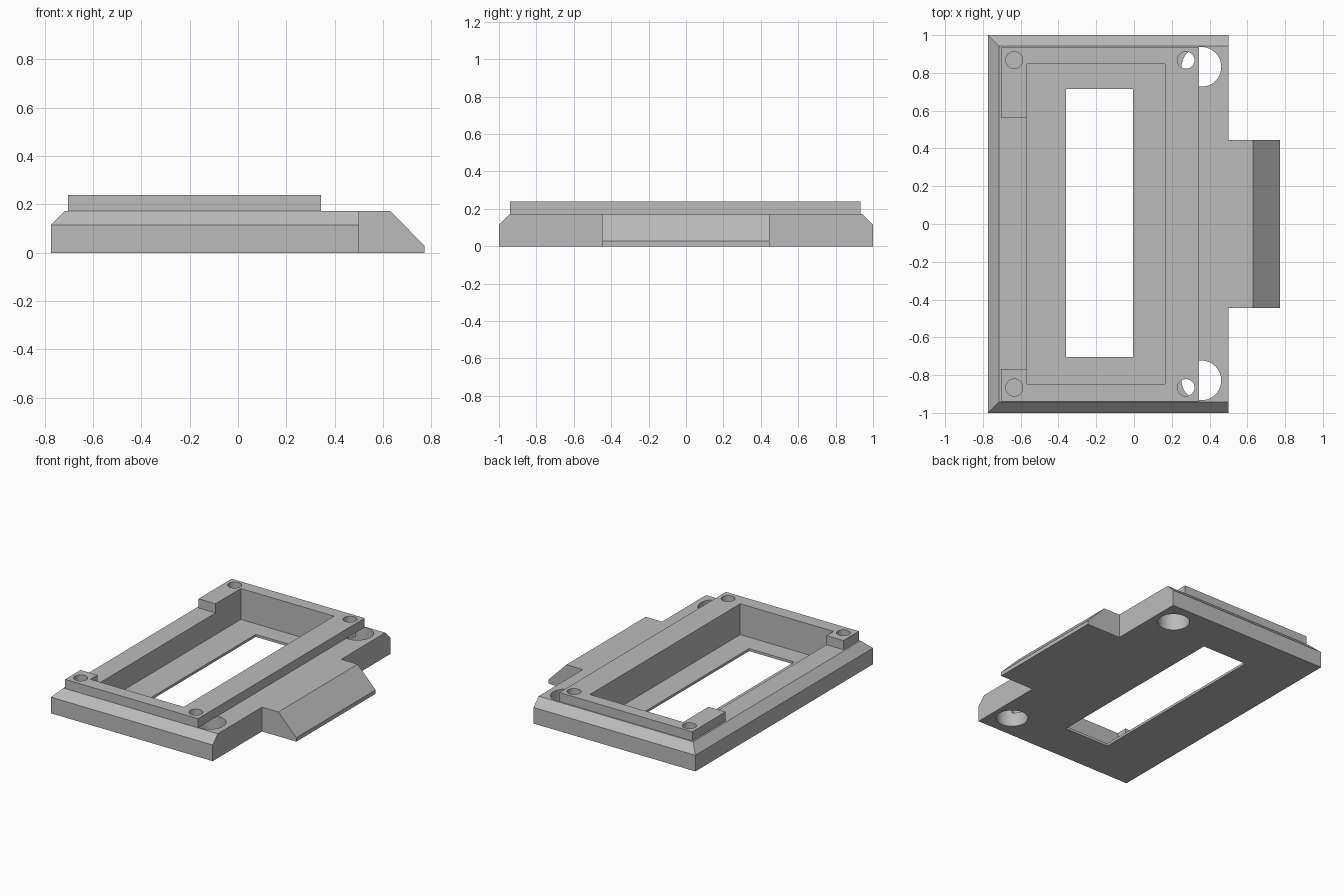
import bpy
import bmesh
from math import cos, sin, tau

if "Cube" in bpy.data.objects:
    bpy.data.objects.remove(bpy.data.objects["Cube"], do_unlink=True)

grey = bpy.data.materials.new("matte_grey")
grey.use_nodes = True
grey.diffuse_color = (0.5, 0.5, 0.5, 1)
grey.node_tree.nodes["Principled BSDF"].inputs["Base Color"].default_value = (0.5, 0.5, 0.5, 1)

# Main dimensions
LEFT, RIGHT, TIP, HALF = -0.774, 0.501, 0.772, 1.0
DECK, TOP, FLOOR = 0.173, 0.238, 0.018
POCKET_L, POCKET_R, POCKET_Y = -0.57, 0.165, 0.846


def prism(name, outline, low, high, axis="z"):
    """Extrude a 2D outline along an axis: (x, y) on z, (x, z) on y, (y, z) on x."""
    def place(p, h):
        return {"z": (p[0], p[1], h), "y": (p[0], h, p[1]), "x": (h, p[0], p[1])}[axis]
    bm = bmesh.new()
    face = bm.faces.new([bm.verts.new(place(p, low)) for p in outline])
    side = bmesh.ops.extrude_face_region(bm, geom=[face])
    start = face.verts[0].co.copy()
    shift = bm.verts.new(place(outline[0], high)).co - start
    bm.verts.remove(bm.verts[:][-1])
    moved = [g for g in side["geom"] if isinstance(g, bmesh.types.BMVert)]
    bmesh.ops.translate(bm, verts=moved, vec=shift)
    bmesh.ops.recalc_face_normals(bm, faces=bm.faces[:])
    mesh = bpy.data.meshes.new(name)
    bm.to_mesh(mesh)
    bm.free()
    mesh.materials.append(grey)
    obj = bpy.data.objects.new(name, mesh)
    bpy.context.collection.objects.link(obj)
    return obj


def rect(x0, x1, y0, y1):
    return [(x0, y0), (x1, y0), (x1, y1), (x0, y1)]


def circle(x, y, r, n=48):
    return [(x + r * cos(tau * i / n), y + r * sin(tau * i / n)) for i in range(n)]


def cut(target, outline, low, high, axis="z"):
    """Subtract a prism from the target and discard the cutter."""
    cutter = prism("cutter", outline, low, high, axis)
    cutter.hide_render = True
    mod = target.modifiers.new("cut", "BOOLEAN")
    mod.operation, mod.solver, mod.object = "DIFFERENCE", "EXACT", cutter
    bpy.context.view_layer.objects.active = target
    bpy.ops.object.modifier_apply(modifier=mod.name)
    bpy.data.objects.remove(cutter, do_unlink=True)


# Base plate with a tongue on its left side
tongue = 0.446
base = prism("base_plate", [
    (LEFT, -HALF), (RIGHT, -HALF), (RIGHT, -tongue), (TIP, -tongue),
    (TIP, tongue), (RIGHT, tongue), (RIGHT, HALF), (LEFT, HALF)], 0, DECK)

# Sloped tongue tip: the wedge line is extended past the surfaces
slope = (DECK - 0.028) / (TIP - 0.63)
cut(base, [(0.63 - 0.1, DECK + 0.1 * slope), (TIP + 0.02, 0.028 - 0.02 * slope),
           (TIP + 0.02, DECK + 0.1 * slope)], -0.6, 0.6, "y")

# Chamfers on three outer edges
edge, run = 0.115, 0.058
rise = DECK - edge
for s in (-1, 1):
    cut(base, [(s * (HALF + run), edge - rise), (s * (HALF - 2 * run), DECK + rise),
               (s * (HALF + run), DECK + rise)], -1.2, 0.6, "x")
cut(base, [(LEFT - run, edge - rise), (LEFT + 2 * run, DECK + rise),
           (LEFT - run, DECK + rise)], -1.2, 1.2, "y")

# Deep pocket and display window
cut(base, rect(POCKET_L, POCKET_R, -POCKET_Y, POCKET_Y), FLOOR, 0.4)
cut(base, rect(-0.36, -0.004, -0.704, 0.714), -0.1, 0.1)

# Raised rim, open along part of its right side
rx0, rx1, ry0, ry1 = -0.704, 0.344, -0.941, 0.934
gap0, gap1 = -0.767, 0.561
rim = prism("raised_rim", [
    (rx0, gap0), (rx0, ry0), (rx1, ry0), (rx1, ry1), (rx0, ry1), (rx0, gap1),
    (POCKET_L, gap1), (POCKET_L, POCKET_Y), (POCKET_R, POCKET_Y),
    (POCKET_R, -POCKET_Y), (POCKET_L, -POCKET_Y), (POCKET_L, gap0)], DECK, TOP)

# Corner screw holes and the two large through holes under the rim
for y in (-0.866, 0.867):
    for x in (-0.634, 0.275):
        cut(rim, circle(x, y, 0.045), 0.1, 0.4)
        cut(base, circle(x, y, 0.045), 0.1, 0.4)
for y in (-0.828, 0.832):
    cut(base, circle(0.357, y, 0.105), -0.1, 0.4)

# Smooth hole walls while keeping edges crisp
for obj in (base, rim):
    bpy.ops.object.select_all(action="DESELECT")
    obj.select_set(True)
    bpy.context.view_layer.objects.active = obj
    bpy.ops.object.shade_smooth_by_angle(angle=0.5)
